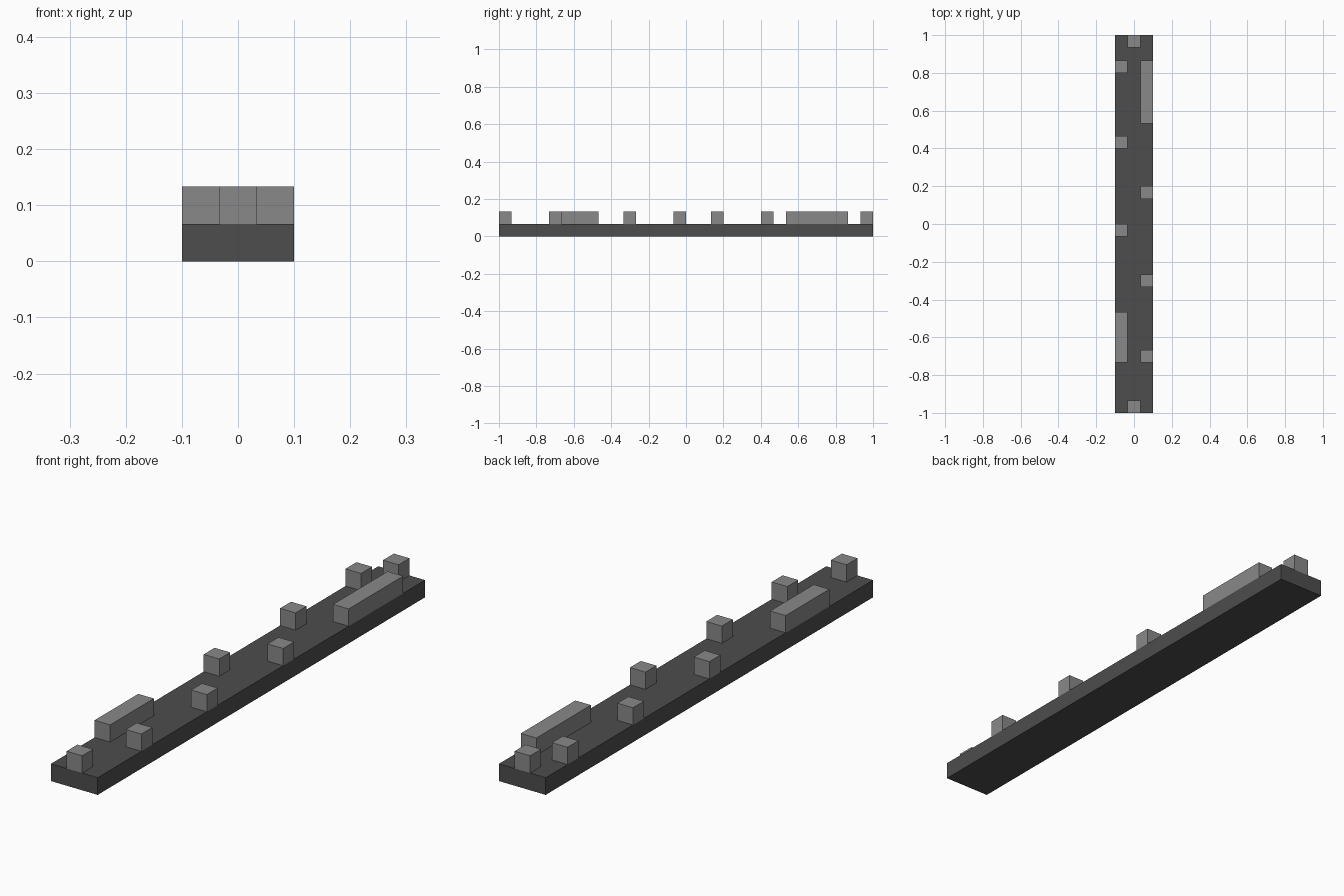
import bpy
import bmesh

cube = bpy.data.objects.get("Cube")
if cube:
    bpy.data.objects.remove(cube, do_unlink=True)

U = 2 / 30  # one grid cell: the model is 3 wide, 30 long, 2 high


def make_material(name, value):
    mat = bpy.data.materials.new(name)
    mat.use_nodes = True
    color = (value, value, value, 1)
    mat.diffuse_color = color
    mat.node_tree.nodes["Principled BSDF"].inputs["Base Color"].default_value = color
    return mat


def make_box(name, cell, size, mat):
    """Box from its lowest corner cell and its size, both in cells."""
    bm = bmesh.new()
    bmesh.ops.create_cube(bm, size=1)
    for v in bm.verts:
        v.co = [(c + (p + 0.5) * s) * U for c, p, s in zip(cell, v.co, size)]
    mesh = bpy.data.meshes.new(name)
    bm.to_mesh(mesh)
    bm.free()
    mesh.materials.append(mat)
    obj = bpy.data.objects.new(name, mesh)
    bpy.context.collection.objects.link(obj)
    return obj


dark_grey = make_material("dark grey", 0.075)
mid_grey = make_material("mid grey", 0.25)

# Floor slab
make_box("floor_slab", (-1.5, -15, 0), (3, 30, 1), dark_grey)

# Blocks in each lane: (start cell, length)
lanes = {
    "right": (-1.5, [(4, 4), (14, 1), (21, 1), (27, 1)]),
    "middle": (-0.5, [(0, 1), (29, 1)]),
    "left": (0.5, [(4, 1), (10, 1), (17, 1), (23, 5)]),
}
for lane, (x, blocks) in lanes.items():
    for i, (start, length) in enumerate(blocks, 1):
        kind = "wall" if length > 1 else "block"
        make_box(f"{lane}_{kind}_{i}", (x, start - 15, 1), (1, length, 1), mid_grey)
